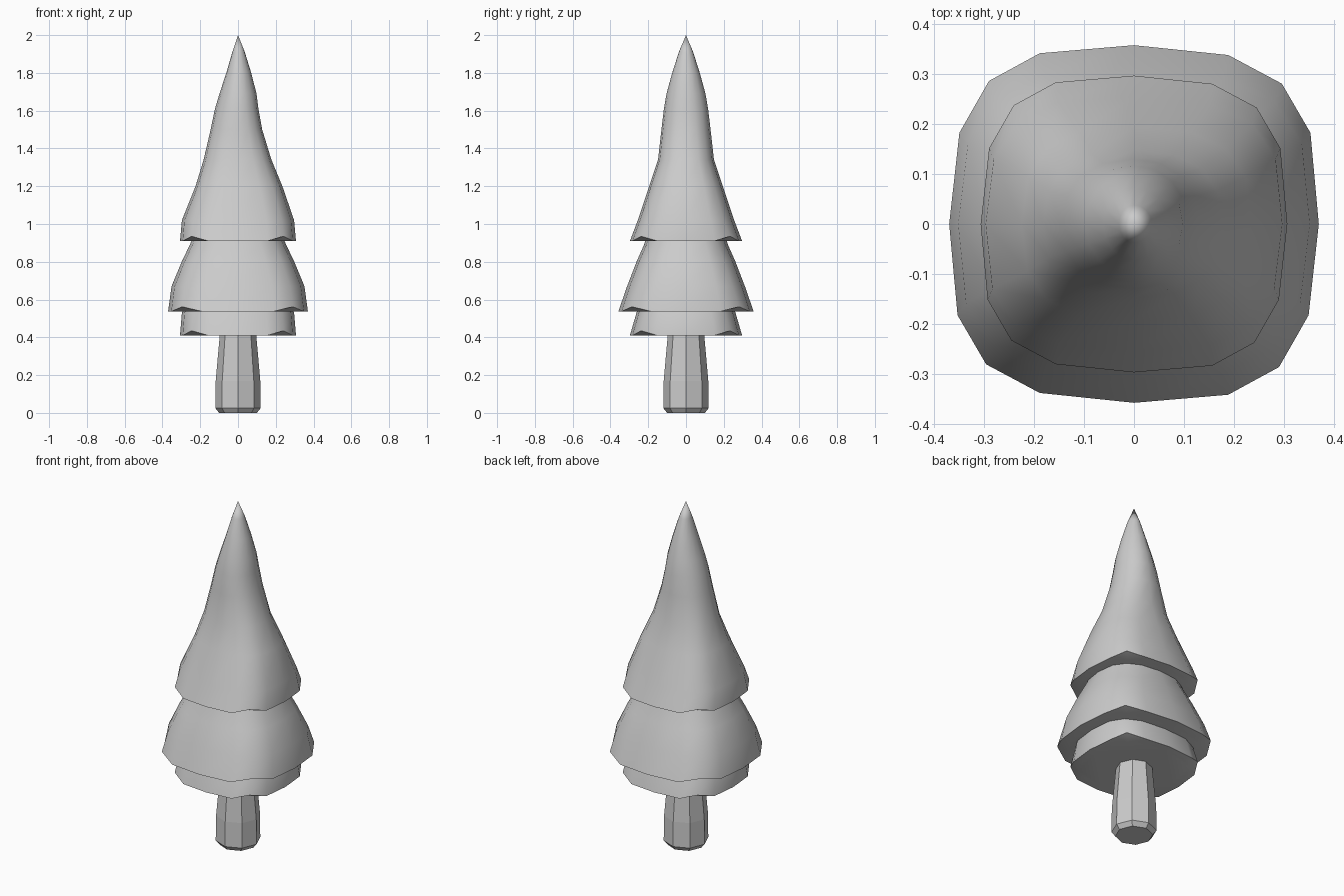
import bpy, bmesh
from math import cos, sin, pi, radians

if "Cube" in bpy.data.objects:
    bpy.data.objects.remove(bpy.data.objects["Cube"])


def section(z, left, right, depth, roundness=0.0, lift=0.0):
    """Sixteen-sided rounded square; roundness 1 gives an ellipse."""
    square = [(1, 0), (.955, .51), (.80, .785), (.51, .945)]
    ring = []
    for i in range(16):
        q, k = divmod(i, 4)
        x, y = square[k]
        for _ in range(q):
            x, y = -y, x
        a = i * pi / 8
        x += (cos(a) - x) * roundness
        y += (sin(a) - y) * roundness
        ring.append((x * (right if x > 0 else left), y * depth,
                     z + (lift if k == 2 else 0)))
    return ring


def loft(name, rings, tip=None, angle=40):
    """Skin the rings, cap the base and close with a tip or a flat cap."""
    bm = bmesh.new()
    rows = [[bm.verts.new(p) for p in ring] for ring in rings]
    n = len(rows[0])
    for a, b in zip(rows, rows[1:]):
        for i in range(n):
            j = (i + 1) % n
            bm.faces.new((a[i], a[j], b[j], b[i]))
    bm.faces.new(rows[0][::-1])
    if tip:
        t = bm.verts.new(tip)
        for i in range(n):
            bm.faces.new((rows[-1][i], rows[-1][(i + 1) % n], t))
    else:
        bm.faces.new(rows[-1])
    bmesh.ops.recalc_face_normals(bm, faces=bm.faces)
    mesh = bpy.data.meshes.new(name)
    bm.to_mesh(mesh)
    bm.free()
    obj = bpy.data.objects.new(name, mesh)
    bpy.context.collection.objects.link(obj)
    if angle:
        bpy.ops.object.select_all(action='DESELECT')
        obj.select_set(True)
        bpy.context.view_layer.objects.active = obj
        bpy.ops.object.shade_smooth_by_angle(angle=radians(angle))
    return obj


def skirt(name, z, half_x, half_y, upper, tip=None):
    """Foliage tier: flat underside, rim with lifted corners, then the slope."""
    rings = [section(z, half_x * .86, half_x * .86, half_y * .86),
             section(z, half_x, half_x, half_y, 0, .025)]
    rings += [section(*u) for u in upper]
    return loft(name, rings, tip)


# Trunk: tapered octagon with a chamfered foot
loft("trunk", [[(r * cos(i * pi / 4), r * sin(i * pi / 4), z) for i in range(8)]
               for r, z in [(.10, 0), (.12, .025), (.118, .17), (.095, .43)]],
     angle=0)

# Foliage tiers, each row: z, left, right, depth, roundness
skirt("lower_foliage", .41, .307, .297,
      [(.53, .297, .297, .262), (.60, .26, .26, .235)])

skirt("middle_foliage", .537, .37, .358,
      [(.67, .352, .352, .312),
       (.80, .298, .298, .262, .15),
       (.89, .255, .255, .222, .3),
       (.95, .23, .23, .205, .4)])

skirt("upper_foliage", .91, .307, .297,
      [(1.02, .297, .297, .255),
       (1.20, .225, .235, .195, .2),
       (1.34, .182, .177, .148, .45),
       (1.50, .145, .128, .130, .7),
       (1.61, .122, .108, .117, .9),
       (1.69, .098, .098, .103, 1),
       (1.80, .062, .07, .073, 1),
       (1.91, .030, .036, .038, 1)],
      tip=(0, 0, 2))
